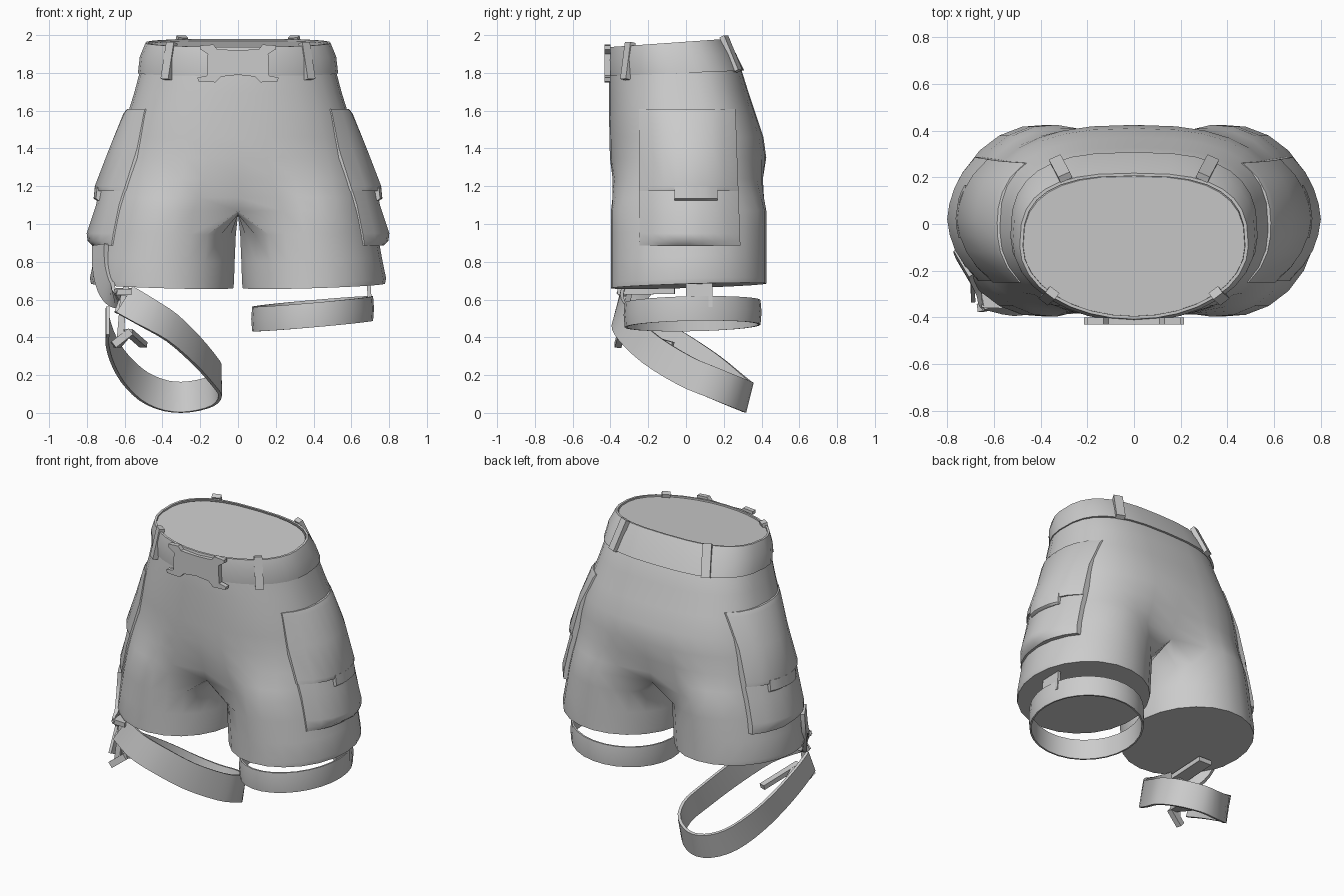
import bpy, bmesh, math
from mathutils import Vector, Matrix

if "Cube" in bpy.data.objects:
    bpy.data.objects.remove(bpy.data.objects["Cube"])

grey = bpy.data.materials.new("grey_fabric")
grey.diffuse_color = (0.6, 0.6, 0.6, 1)
grey.use_nodes = True
grey.node_tree.nodes["Principled BSDF"].inputs["Base Color"].default_value = grey.diffuse_color
N = 16                                   # segments in half a trunk ring


def finish(name, verts, faces, angle=40):
    bm = bmesh.new()
    vs = [bm.verts.new(v) for v in verts]
    for f in faces:
        bm.faces.new([vs[i] for i in f])
    bmesh.ops.recalc_face_normals(bm, faces=bm.faces)
    me = bpy.data.meshes.new(name)
    bm.to_mesh(me)
    bm.free()
    me.materials.append(grey)
    ob = bpy.data.objects.new(name, me)
    bpy.context.collection.objects.link(ob)
    bpy.ops.object.select_all(action='DESELECT')
    ob.select_set(True)
    bpy.context.view_layer.objects.active = ob
    bpy.ops.object.shade_smooth_by_angle(angle=math.radians(angle))
    return ob


def loft(name, rings, closed_path=False, caps=True, angle=40):
    """Skin a list of closed rings."""
    n, m = len(rings[0]), len(rings)
    verts = [p for r in rings for p in r]
    faces = []
    for j in range(m if closed_path else m - 1):
        k = (j + 1) % m
        faces += [(j*n + i, j*n + (i+1) % n, k*n + (i+1) % n, k*n + i) for i in range(n)]
    if caps and not closed_path:
        faces += [tuple(range(n)), tuple((m-1)*n + i for i in range(n))]
    return finish(name, verts, faces, angle)


def plate(name, outline, thick, mat):
    """Flat outline in local xz, given thickness along local y."""
    rings = [[mat @ Vector((x, s*thick/2, z)) for x, z in outline] for s in (-1, 1)]
    return loft(name, rings, angle=25)


def box_outline(w, h):
    return [(-w/2, -h/2), (w/2, -h/2), (w/2, h/2), (-w/2, h/2)]


def smooth_path(pts, sub=3):
    pts = [Vector(p) for p in pts]
    n, out = len(pts), []
    for i in range(n - 1):
        a, b, c, d = (pts[max(0, min(n-1, k))] for k in (i-1, i, i+1, i+2))
        for s in range(sub):
            t = s / sub
            out.append(0.5*(2*b + (c-a)*t + (2*a-5*b+4*c-d)*t*t + (3*b-a-3*c+d)*t**3))
    return out + [pts[-1]]


def strap(name, pts, up, width, thick):
    """Flat ribbon following a path, its width lying along up."""
    path, up = smooth_path(pts), Vector(up).normalized()
    n, rings = len(path), []
    for i, p in enumerate(path):
        tan = (path[min(i+1, n-1)] - path[max(i-1, 0)]).normalized()
        side = tan.cross(up).normalized()
        w = side.cross(tan).normalized() * width/2
        s = side * thick/2
        rings.append([p - w - s, p + w - s, p + w + s, p - w + s])
    return loft(name, rings)


# ---- shorts body: trunk rings that split into two legs ----
def half_ring(z, hw, yf, yb, slope=0.0, t=0.0, front=1.0, back=.72):
    """Front to back arc; front and back set how square each half is."""
    out = []
    for i in range(N + 1):
        a = math.pi * i / N
        c = math.cos(a)
        power = front if c > 0 else back
        x = hw * max(math.sin(a), 0)**power
        y = (yf+yb)/2 - (yb-yf)/2 * math.copysign(abs(c)**power, c)
        f = math.radians(-125 + 250*i/N)
        x += t * (hw/2 + hw/2*math.cos(f) - x)
        y += t * (0.014 + 0.412*math.sin(f) - y)
        if i in (0, N):
            x = 0
        out.append(Vector((x, y, z + slope*y)))
    return out


def full_ring(*args):
    h = half_ring(*args)
    return h + [Vector((-p.x, p.y, p.z)) for p in h[-2:0:-1]]


trunk = [(1.955, .475, -.395, .205, .07, 0, 1, .75), (1.80, .522, -.408, .295, .04, 0, .97, .73),
         (1.70, .548, -.408, .328, .02, 0, .94, .73), (1.58, .585, -.408, .37, 0, 0, .9, .74),
         (1.46, .618, -.405, .41, 0, 0, .88, .76), (1.35, .645, -.403, .425, 0, 0, .87, .78),
         (1.24, .672, -.40, .415, 0, .25, .86, .8), (1.14, .695, -.40, .415, 0, .65, .85, .82),
         (1.07, .71, -.40, .42, 0, 1, .85, .83)]
rings = [full_ring(*r) for r in trunk]
M = 2 * N
verts = [p for r in rings for p in r]
faces = [(j*M+i, j*M+(i+1) % M, (j+1)*M+(i+1) % M, (j+1)*M+i)
         for j in range(len(rings)-1) for i in range(M)]
faces.append(tuple(range(M)))
base = (len(rings)-1) * M
inner = [math.radians(125 + 110*k/7) for k in range(1, 7)]
seam = []
for f in inner:                          # crotch seam from back to front
    seam.append(len(verts))
    verts.append(Vector((0, .014 + .412*math.sin(f), 1.05)))
legs = [(.96, .735, .008), (.82, .76, .014), (.70, .784, .018), (.672, .778, .022)]
for s in (1, -1):
    prev = [base + (i if s > 0 else (M - i) % M) for i in range(N+1)] + seam
    for z, hw, gap in legs:
        cur = []
        for f in [math.radians(-125 + 250*i/N) for i in range(N+1)] + inner:
            x = (hw+gap)/2 + (hw-gap)/2*math.cos(f)
            y = .014 + .412*math.sin(f)
            cur.append(len(verts))
            verts.append(Vector((s*x, y, z + .03*y + .03*(x-.4))))
        n = len(cur)
        faces += [(prev[i], prev[(i+1) % n], cur[(i+1) % n], cur[i]) for i in range(n)]
        prev = cur
    faces.append(tuple(prev))
finish("shorts_body", verts, faces, 50)


def body_x(z, y):
    """Half width of the body at a height and depth."""
    rows = trunk + [(.6, .79, -.40, .42, 0, 1, .85, .83)]
    for a, b in zip(rows, rows[1:]):
        if a[0] >= z >= b[0]:
            u = (a[0]-z) / (a[0]-b[0])
            ring = half_ring(*[p + (q-p)*u for p, q in zip(a, b)])
            for p, q in zip(ring, ring[1:]):
                if p.y <= y < q.y and p.x > .2:
                    return p.x + (q.x-p.x)*(y-p.y)/(q.y-p.y)
    return .5


# ---- waistband ----
loft("waistband", [full_ring(*r) for r in (
    (1.80, .53, -.414, .308, .04), (1.89, .52, -.42, .264, .05), (1.965, .490, -.408, .218, .07),
    (1.965, .476, -.395, .206, .07), (1.80, .50, -.39, .27, .04))], closed_path=True)


# ---- belt loops ----
def bar(name, lo, hi, out, w, thick):
    lo, hi = Vector(lo), Vector(hi)
    zax = (hi - lo).normalized()
    xax = Vector(out).cross(zax).normalized()
    yax = zax.cross(xax)
    m = Matrix((xax, yax, zax)).transposed().to_4x4()
    m.translation = (lo + hi) / 2
    return plate(name, box_outline(w, (hi-lo).length), thick, m)


for s, side in ((1, "right"), (-1, "left")):
    bar("front_belt_loop_" + side, (s*.38, -.32, 1.765), (s*.35, -.295, 1.96), (s*.6, -.8, 0), .05, .035)
    bar("back_belt_loop_" + side, (s*.335, .275, 1.81), (s*.295, .2, 1.992), (s*.4, .9, 0), .055, .03)

# ---- belt buckle ----
half = [(0, 1.79), (.09, 1.78), (.12, 1.75), (.21, 1.755), (.215, 1.775), (.165, 1.785),
        (.16, 1.90), (.20, 1.925), (.20, 1.945), (.13, 1.95), (.11, 1.925), (0, 1.92)]
outline = half + [(-x, z) for x, z in half[-2:0:-1]]
plate("belt_buckle", outline, .03, Matrix.Translation((0, -.416, 0)))


# ---- cargo pockets with flaps ----
def pocket(name, s, rows, y0, y1, lift, yc=.03, span=.28):
    """Rows of (z, outer x) blending into the leg at the top, standing proud below."""
    rings = []
    for z, xc in rows:
        down = (1.61 - z) / .7
        ys = [y0 + (y1 + .025*down - y0)*k/8 for k in range(9)]
        front = []
        for y in ys:
            edge = lift + (.035 if y > yc else .012) * down
            rise = max(xc - body_x(z, yc), edge)
            u = min(abs(y-yc)/span, 1)
            front.append(Vector((s*(body_x(z, y) + edge + (rise-edge)*(1-u*u)), y, z)))
        rings.append(front + [Vector((s*(body_x(z, y) - .04), y, z)) for y in ys[::-1]])
    return loft(name, rings, angle=40)


for s, side in ((1, "right"), (-1, "left")):
    pocket("cargo_pocket_" + side, s,
           [(1.55, .59), (1.4, .65), (1.18, .735), (1.1, .75), (.95, .80), (.91, .795), (.885, .765)],
           -.245, .262, .002)
    pocket("pocket_flap_" + side, s,
           [(1.61, .585), (1.585, .605), (1.4, .68), (1.2, .757), (1.175, .75)], -.25, .262, .006)
    pocket("flap_tab_" + side, s, [(1.2, .757), (1.135, .764), (1.125, .75)], -.06, .15, .008)

# ---- leg band under one leg, with its hanger ----
band = []
for k in range(28):
    a = 2*math.pi*k/28
    x, y = .325*math.cos(a), .365*math.sin(a)
    band.append([Vector((.395 + x*f, .035 + y*f, .525 + .085*x + .02*y + h))
                 for f, h in ((.985, -.065), (1, 0), (.985, .065), (.955, .065), (.955, -.065))])
loft("leg_band", band, closed_path=True)
bar("leg_band_hanger", (.70, .07, .56), (.69, .07, .71), (1, 0, 0), .14, .02)

# ---- loose strap loop hanging from the other leg ----
strap("loose_strap", [(-.60, -.345, .60), (-.48, -.36, .53), (-.35, -.31, .45), (-.22, -.18, .33),
      (-.125, 0, .22), (-.095, .13, .165), (-.14, .25, .115), (-.26, .325, .085), (-.38, .315, .09),
      (-.50, .25, .14), (-.60, .13, .235), (-.66, -.02, .335), (-.69, -.18, .43), (-.69, -.30, .49)],
      (0, .25, 1), .165, .018)
strap("upper_strap", [(-.73, -.165, .89), (-.728, -.18, .78), (-.705, -.225, .68), (-.665, -.28, .62),
      (-.62, -.32, .60)], (.5, -.85, .1), .13, .025)

# ---- strap clips ----
bar("upper_clip", (-.61, -.36, .64), (-.60, -.06, .645), (0, 0, 1), .09, .03)
bar("upper_clip_prong", (-.64, -.33, .53), (-.58, -.28, .70), (0, -1, 0), .03, .03)
bar("clip_link", (-.625, -.35, .38), (-.605, -.33, .62), (0, -1, 0), .035, .02)
for i, x in enumerate((-.64, -.50)):
    bar("lower_clip_prong_%d" % i, (-.58, -.33, .43), (x, -.07, .36), (0, 0, 1), .04, .03)
bar("lower_clip", (-.66, -.36, .36), (-.57, -.34, .43), (0, -1, 0), .04, .035)
